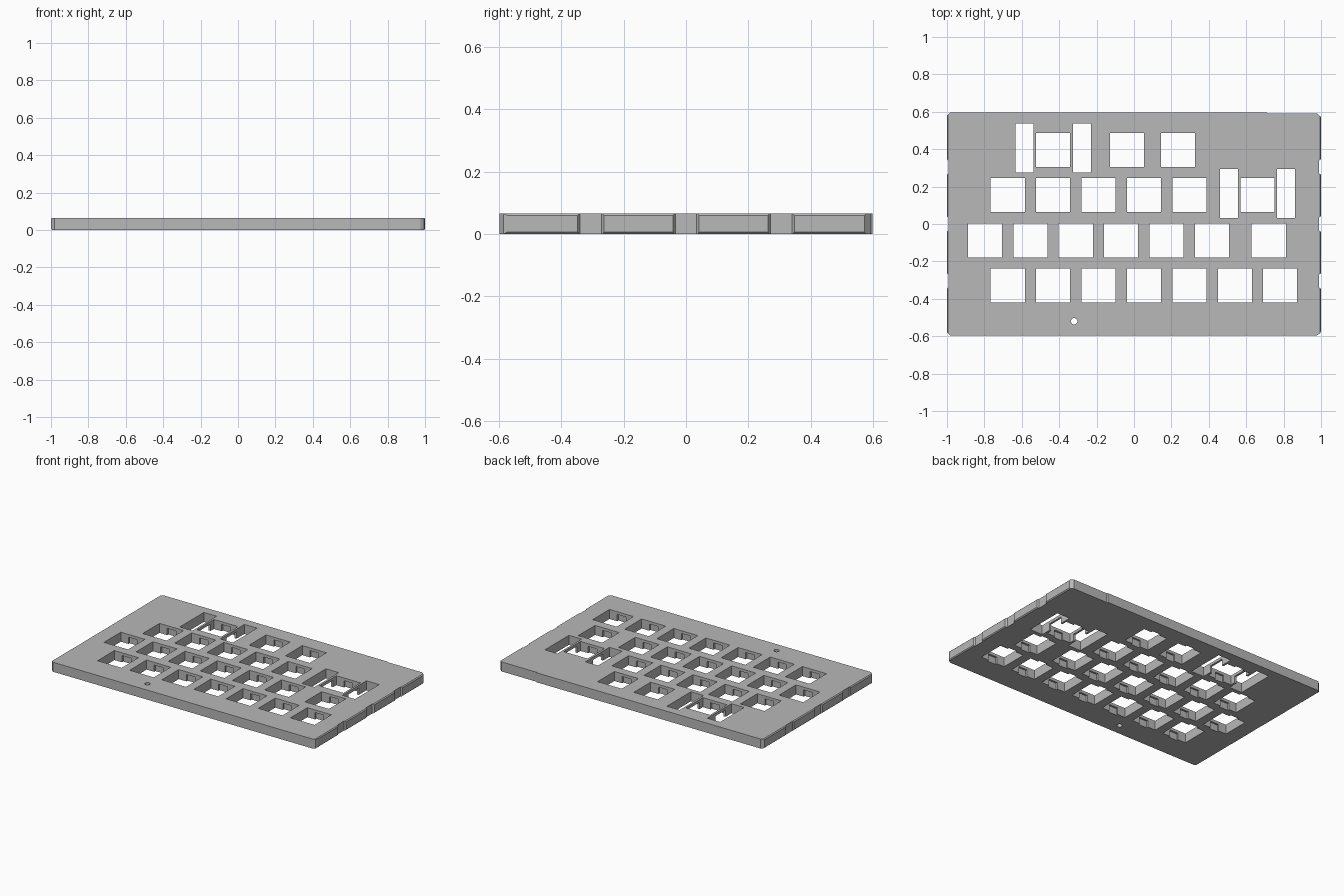
import bpy
import bmesh
from mathutils import Matrix

HEIGHT = 0.065
HALF_DEPTH = 0.597
PITCH = 0.2428
KEY = 0.182

if "Cube" in bpy.data.objects:
    bpy.data.objects.remove(bpy.data.objects["Cube"])

grey = bpy.data.materials.new("plate grey")
grey.use_nodes = True
grey.diffuse_color = (0.48, 0.48, 0.48, 1)
grey.node_tree.nodes["Principled BSDF"].inputs["Base Color"].default_value = grey.diffuse_color


def make_object(name, bm):
    bmesh.ops.recalc_face_normals(bm, faces=bm.faces)
    mesh = bpy.data.meshes.new(name)
    bm.to_mesh(mesh)
    bm.free()
    mesh.materials.append(grey)
    obj = bpy.data.objects.new(name, mesh)
    bpy.context.collection.objects.link(obj)
    return obj


def add_box(bm, x, y, width, depth, z0, z1):
    place = Matrix.Translation((x, y, (z0 + z1) / 2))
    scale = Matrix.Diagonal((width, depth, z1 - z0, 1))
    bmesh.ops.create_cube(bm, size=1, matrix=place @ scale)


def cut(target, name, bm):
    cutter = make_object(name, bm)
    cutter.hide_render = True
    mod = target.modifiers.new(name, 'BOOLEAN')
    mod.operation = 'DIFFERENCE'
    mod.solver = 'EXACT'
    mod.object = cutter
    bpy.context.view_layer.objects.active = target
    bpy.ops.object.modifier_apply(modifier=mod.name)
    bpy.data.objects.remove(cutter)


def side_profile(depth):
    """Notched edge from front to back, as (inset, y) pairs."""
    points = []
    for y in (-0.305, 0, 0.305):
        points += [(0, y - 0.042), (depth, y - 0.034), (depth, y + 0.034), (0, y + 0.042)]
    return points


# Plate outline: cut corners, notched ends and a shallow step in the back edge
D = HALF_DEPTH
outline = [(-0.98, -D), (0.975, -D), (0.995, -D + 0.012), (1, -D + 0.025)]
outline += [(1 - inset, y) for inset, y in side_profile(0.011)]
outline += [(1, D - 0.025), (0.98, D - 0.006), (0.715, D - 0.006), (0.71, D), (-0.98, D), (-1, D - 0.018)]
outline += [(-1 + inset, y) for inset, y in reversed(side_profile(0.007))]
outline += [(-1, -D + 0.018)]

bm = bmesh.new()
base = bm.faces.new([bm.verts.new((x, y, 0)) for x, y in outline])
top = bmesh.ops.extrude_face_region(bm, geom=[base])
bmesh.ops.translate(bm, vec=(0, 0, HEIGHT),
                    verts=[v for v in top["geom"] if isinstance(v, bmesh.types.BMVert)])
bmesh.ops.recalc_face_normals(bm, faces=bm.faces)
# Soften the long edges of the end rails
rails = [e for e in bm.edges
         if all(abs(v.co.x) > 0.999 for v in e.verts)
         and abs(e.verts[0].co.z - e.verts[1].co.z) < 0.001]
bmesh.ops.bevel(bm, geom=rails, offset=0.006, segments=1, affect='EDGES')
plate = make_object("key_plate", bm)

# Key positions: row height, first column, column steps
rows = [
    (0.396, -0.432, (0, 1.625, 2.75)),
    (0.156, -0.675, (0, 1, 2, 3, 4, 5.5)),
    (-0.087, -0.797, (0, 1, 2, 3, 4, 5, 6.25)),
    (-0.330, -0.675, range(7)),
]
keys = [(start + PITCH * step, y) for y, start, steps in rows for step in steps]
wide_keys = [(-0.432, 0.396, 0.406), (0.660, 0.156, 0.163)]

# Through openings: keys, stabiliser slots and the small round hole
bm = bmesh.new()
for x, y in keys:
    add_box(bm, x, y, KEY, KEY, -0.1, 0.2)
for x, y, slot_y in wide_keys:
    for side in (-1, 1):
        add_box(bm, x + side * 0.153, slot_y, 0.096, 0.26, -0.1, 0.2)
bmesh.ops.create_cone(bm, segments=24, radius1=0.017, radius2=0.017, depth=0.4,
                      cap_ends=True, matrix=Matrix.Translation((-0.32, -0.52, 0)))
cut(plate, "opening_cutter", bm)

# Clip recesses under the front and back lip of each key opening
bm = bmesh.new()
for x, y in keys:
    add_box(bm, x, y, 0.066, KEY + 0.026, -0.1, 0.046)
cut(plate, "clip_recess_cutter", bm)

# Underside channels joining the stabiliser slots
bm = bmesh.new()
for x, y, slot_y in wide_keys:
    add_box(bm, x, y, 0.25, 0.11, -0.1, 0.046)
cut(plate, "channel_cutter", bm)
